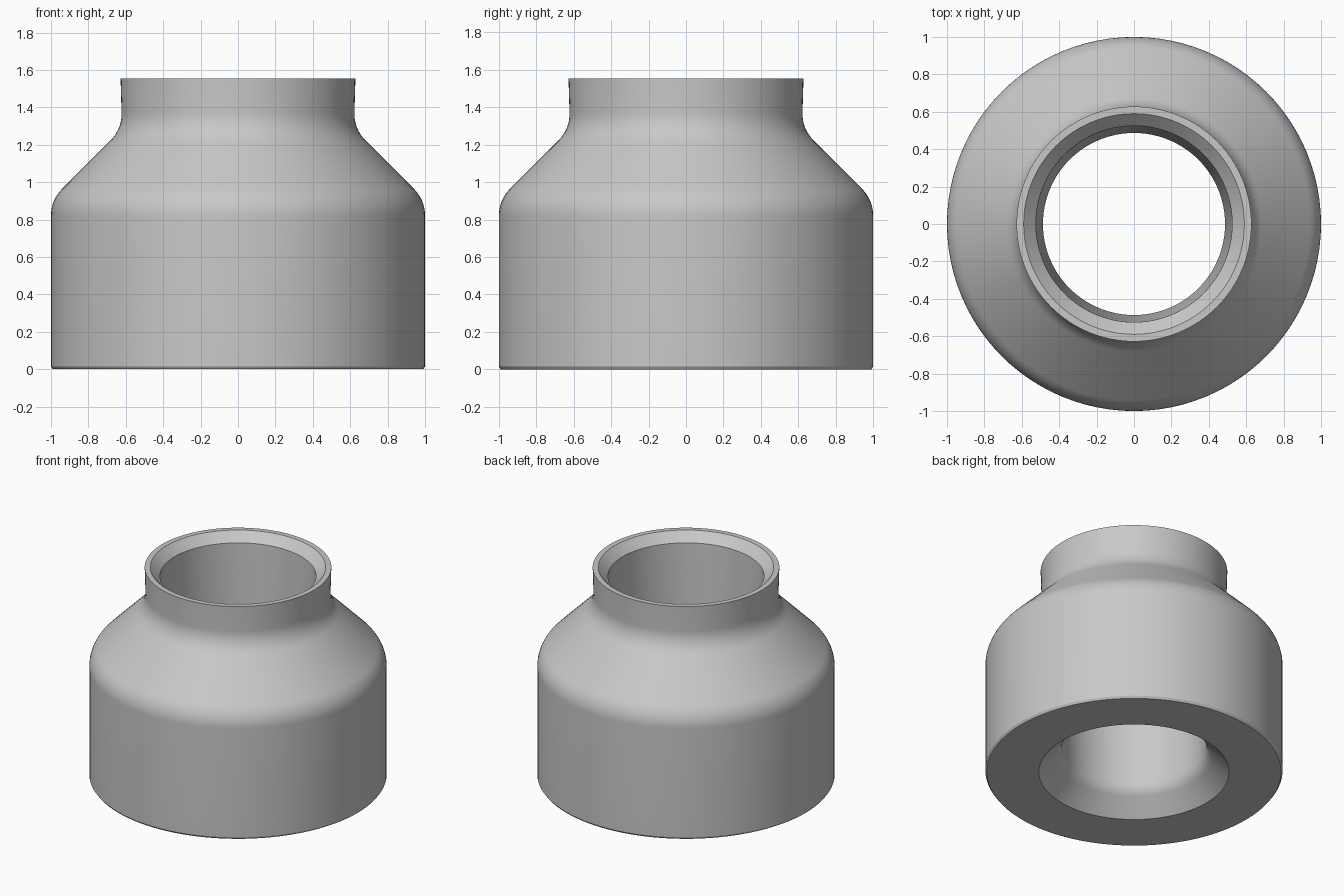
import bpy, bmesh, math
from mathutils import Vector

cube = bpy.data.objects.get("Cube")
if cube:
    bpy.data.objects.remove(cube, do_unlink=True)

SEGMENTS = 96

# Single grey material
grey = bpy.data.materials.new("plain grey")
grey.use_nodes = True
colour = (0.58, 0.58, 0.58, 1)
grey.diffuse_color = colour
grey.node_tree.nodes["Principled BSDF"].inputs["Base Color"].default_value = colour


def rounded(profile, steps=10):
    """Closed (radius, height, fillet) profile -> points with arcs at filleted corners."""
    points = []
    for i, (r, z, fillet) in enumerate(profile):
        corner = Vector((r, z))
        if not fillet:
            points.append(corner)
            continue
        a = (Vector(profile[i - 1][:2]) - corner).normalized()
        b = (Vector(profile[(i + 1) % len(profile)][:2]) - corner).normalized()
        half = a.angle(b) / 2
        centre = corner + (a + b).normalized() * fillet / math.sin(half)
        start = (corner + a * fillet / math.tan(half) - centre).normalized()
        end = (corner + b * fillet / math.tan(half) - centre).normalized()
        points += [centre + start.slerp(end, k / steps) * fillet for k in range(steps + 1)]
    return points


def lathe(name, profile, material):
    """Revolve a closed profile around the z axis."""
    bm = bmesh.new()
    verts = [bm.verts.new((p.x, 0, p.y)) for p in rounded(profile)]
    edges = [bm.edges.new((v, verts[i - 1])) for i, v in enumerate(verts)]
    bmesh.ops.spin(bm, geom=verts + edges, cent=(0, 0, 0), axis=(0, 0, 1),
                   angle=math.tau, steps=SEGMENTS, use_merge=True)
    bmesh.ops.remove_doubles(bm, verts=bm.verts, dist=1e-5)
    bmesh.ops.recalc_face_normals(bm, faces=bm.faces)
    mesh = bpy.data.meshes.new(name)
    bm.to_mesh(mesh)
    bm.free()
    mesh.materials.append(material)
    obj = bpy.data.objects.new(name, mesh)
    bpy.context.collection.objects.link(obj)
    bpy.ops.object.select_all(action='DESELECT')
    obj.select_set(True)
    bpy.context.view_layer.objects.active = obj
    bpy.ops.object.shade_smooth_by_angle(angle=math.radians(20))
    return obj


# Hollow reducer: outer skin from the base up, then the bore back down
lathe("reducer_body", [
    (0.99, 0, 0),          # base edge chamfer
    (1, 0.015, 0),
    (1, 0.905, 0.2),       # shoulder
    (0.62, 1.285, 0.2),    # neck root
    (0.628, 1.555, 0),     # rim
    (0.59, 1.555, 0),      # mouth chamfer
    (0.525, 1.49, 0),
    (0.485, 0.155, 0.13),  # tapered bore
    (0.64, 0, 0),          # flared bottom opening
], grey)
